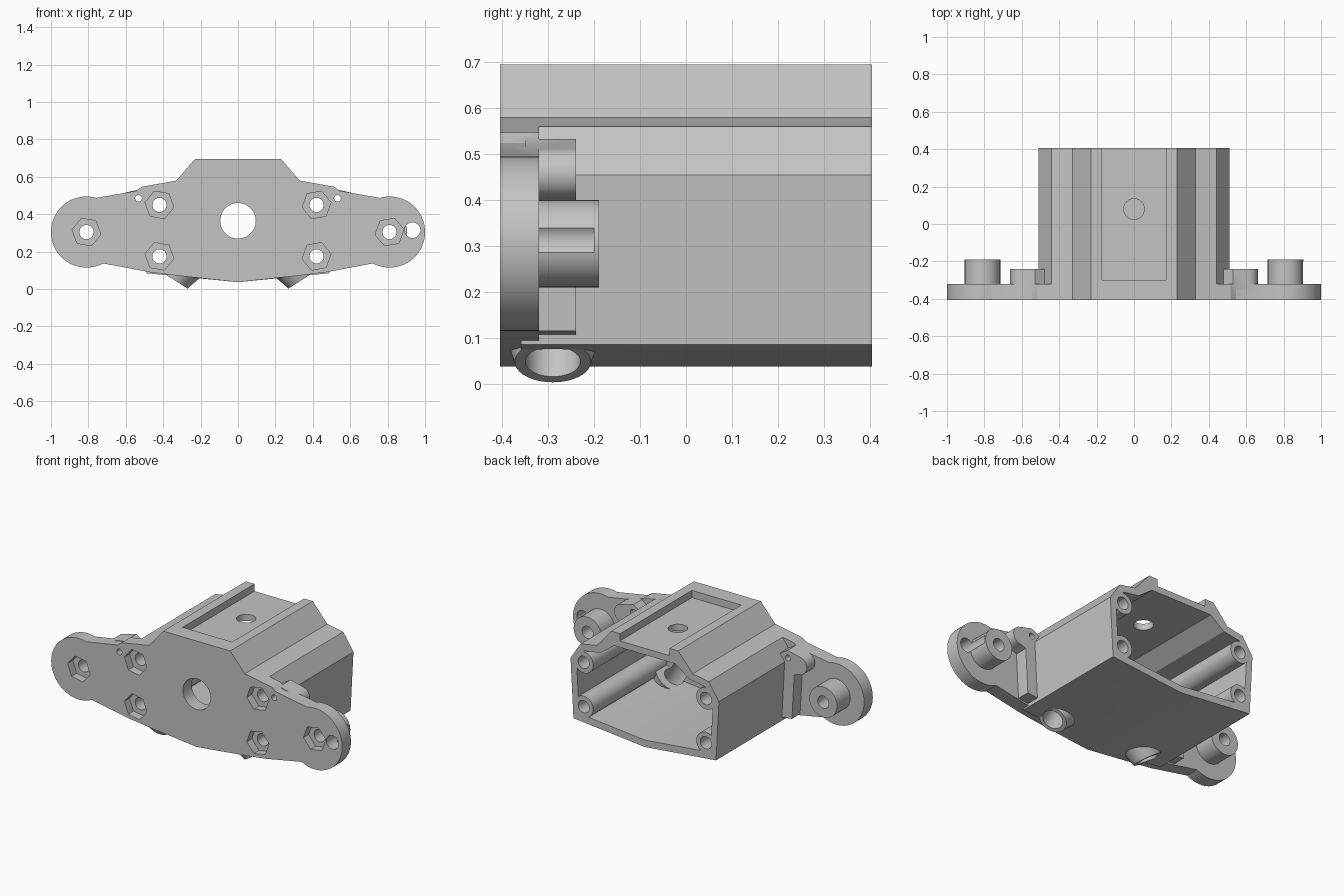
import bpy, bmesh, math
from mathutils import Vector, Matrix

if "Cube" in bpy.data.objects:
    bpy.data.objects.remove(bpy.data.objects["Cube"])

FRONT, PLATE_BACK, LEDGE_BACK, BACK = -0.405, -0.32, -0.24, 0.405
EAR = (0.81, 0.305)
POSTS = [(0.42, 0.45), (0.42, 0.175)]

grey = bpy.data.materials.new("light_grey_plastic")
grey.use_nodes = True
grey.diffuse_color = (0.55, 0.55, 0.55, 1)
grey.node_tree.nodes["Principled BSDF"].inputs["Base Color"].default_value = (0.55, 0.55, 0.55, 1)


def finish(name, bm):
    bmesh.ops.recalc_face_normals(bm, faces=bm.faces)
    mesh = bpy.data.meshes.new(name)
    bm.to_mesh(mesh)
    bm.free()
    mesh.materials.append(grey)
    obj = bpy.data.objects.new(name, mesh)
    bpy.context.collection.objects.link(obj)
    return obj


def prism(name, points, y0, y1):
    """Extrude an (x, z) outline from y0 to y1."""
    bm = bmesh.new()
    face = bm.faces.new([bm.verts.new((x, y0, z)) for x, z in points])
    new = bmesh.ops.extrude_face_region(bm, geom=[face])["geom"]
    bmesh.ops.translate(bm, vec=(0, y1 - y0, 0),
                        verts=[v for v in new if isinstance(v, bmesh.types.BMVert)])
    return finish(name, bm)


def arc(centre, r, a0, a1, n):
    return [(centre[0] + r * math.cos(math.radians(a0 + (a1 - a0) * i / n)),
             centre[1] + r * math.sin(math.radians(a0 + (a1 - a0) * i / n)))
            for i in range(n + 1)]


def rod(name, centre, r, y0, y1, sides=40, turn=0):
    return prism(name, arc(centre, r, turn, turn + 360, sides)[:-1], y0, y1)


def cone(name, base, axis, r1, r2, depth):
    bm = bmesh.new()
    axis = Vector(axis).normalized()
    place = Matrix.Translation(Vector(base) + axis * depth / 2)
    bmesh.ops.create_cone(bm, cap_ends=True, segments=48, radius1=r1, radius2=r2, depth=depth,
                          matrix=place @ axis.to_track_quat('Z', 'Y').to_matrix().to_4x4())
    return finish(name, bm)


def both(half):
    """Complete a right-half outline, listed from top to bottom centre."""
    return half + [(-x, z) for x, z in reversed(half) if x > 0.001]


def combine(target, tool, operation):
    mod = target.modifiers.new(operation, 'BOOLEAN')
    mod.operation, mod.solver, mod.object = operation, 'EXACT', tool
    bpy.context.view_layer.objects.active = target
    bpy.ops.object.modifier_apply(modifier=mod.name)
    bpy.data.objects.remove(tool)


# Hollow housing
roof = [(0.23, 0.695), (0.33, 0.58)]
body = prism("motor_housing", both(roof + [(0.44, 0.56), (0.51, 0.455), (0.49, 0.085), (0, 0.037)]),
             -0.36, BACK)
cavity = prism("cavity", both([(0.21, 0.61), (0.305, 0.54), (0.415, 0.522), (0.468, 0.44),
                               (0.452, 0.125), (0, 0.08)]), PLATE_BACK, BACK + 0.1)
combine(body, cavity, 'DIFFERENCE')

# Front plate with round ears
ear = arc(EAR, 0.19, 106, -118, 40)
plate = prism("front_plate", both(roof + [(0.515, 0.547), (0.545, 0.525)] + ear
              + [(0.47, 0.09), (0.35, 0.075), (0, 0.037)]), FRONT, PLATE_BACK)
combine(body, plate, 'UNION')

# Posts, ear bosses, side ledges and angled feet
for s in (1, -1):
    for x, z in POSTS:
        combine(body, rod("screw_post", (s * x, z), 0.066, -0.34, BACK), 'UNION')
    combine(body, rod("ear_boss", (s * EAR[0], EAR[1]), 0.095, -0.35, -0.19), 'UNION')
    ledge = ([(0.475, 0.105), (0.56, 0.115), (0.575, 0.39)]
             + arc((0.607, 0.458), 0.055, -90, 80, 14) + [(0.53, 0.533), (0.475, 0.5)])
    combine(body, prism("side_ledge", [(s * x, z) for x, z in ledge], -0.35, LEDGE_BACK), 'UNION')
    combine(body, cone("foot", (s * 0.34, -0.29, 0.048), (-0.54 * s, 0, 0.84), 0.083, 0.113, 0.1),
            'UNION')

# Bores, nut recesses and angled foot ports
for s in (1, -1):
    for x, z in POSTS + [EAR]:
        combine(body, rod("bore", (s * x, z), 0.038, -0.5, 0.5, 32), 'DIFFERENCE')
        combine(body, rod("nut_recess", (s * x, z), 0.078, -0.5, FRONT + 0.05, 6, s * 10),
                'DIFFERENCE')
    combine(body, rod("pin_hole", (s * 0.532, 0.485), 0.018, -0.5, -0.2, 20), 'DIFFERENCE')
    combine(body, cone("foot_port", (s * 0.394, -0.29, -0.036), (-0.54 * s, 0, 0.84), 0.06, 0.06, 0.32),
            'DIFFERENCE')
combine(body, rod("ear_hole", (0.933, 0.315), 0.042, -0.5, -0.2), 'DIFFERENCE')
combine(body, rod("shaft_hole", (0, 0.365), 0.095, -0.5, -0.2, 48), 'DIFFERENCE')

# Roof tray open at the back, with a round hole
tray = [(-0.17, 0.65), (0.17, 0.65), (0.17, 0.8), (-0.17, 0.8)]
combine(body, prism("tray", tray, -0.3, 0.5), 'DIFFERENCE')
combine(body, cone("roof_hole", (0, 0.08, 0.55), (0, 0, 1), 0.055, 0.055, 0.2), 'DIFFERENCE')

bpy.ops.object.select_all(action='DESELECT')
body.select_set(True)
bpy.context.view_layer.objects.active = body
bpy.ops.object.shade_smooth_by_angle(angle=math.radians(25))
